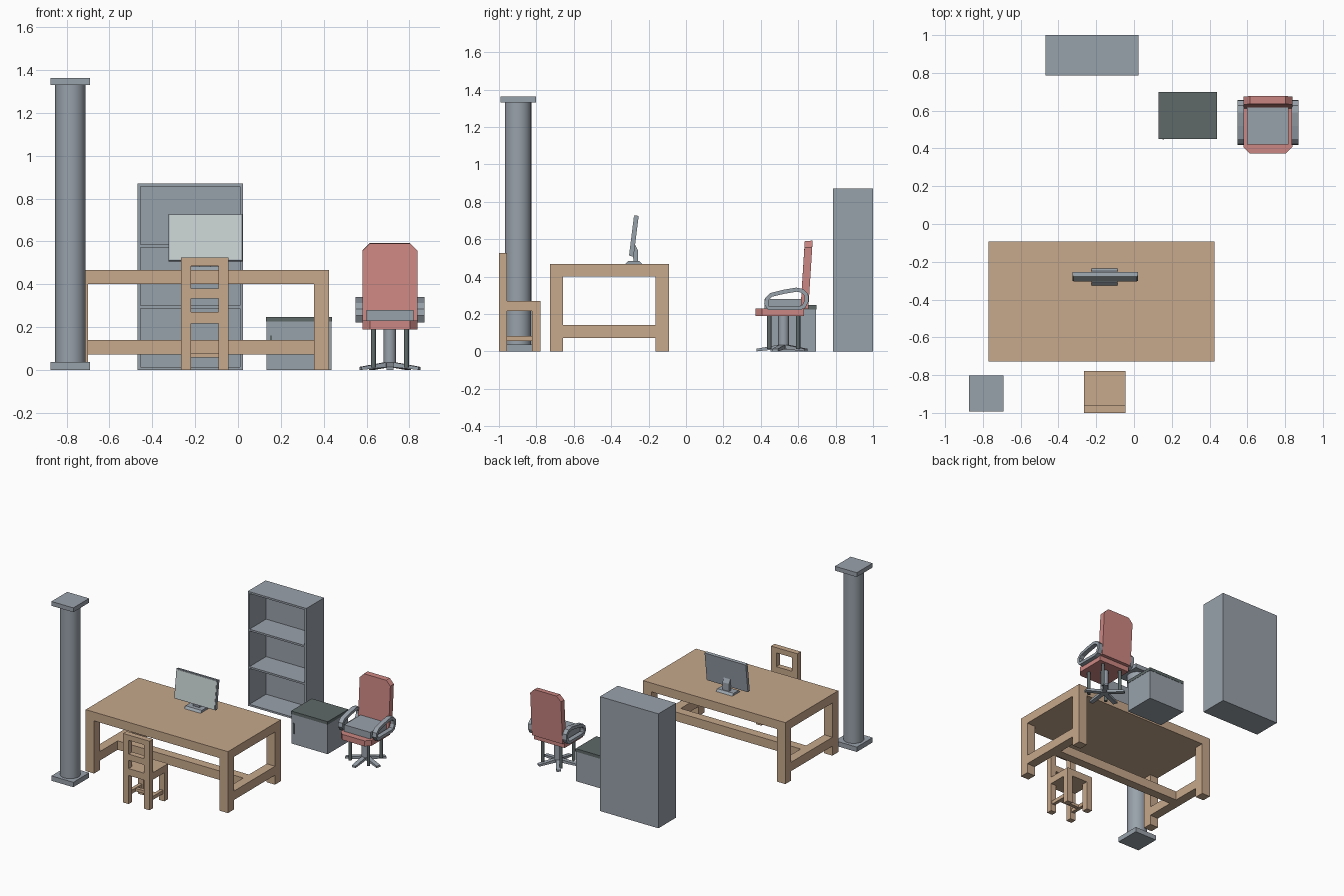
import bpy, bmesh, math
from mathutils import Vector, Matrix

if "Cube" in bpy.data.objects:
    bpy.data.objects.remove(bpy.data.objects["Cube"])


def material(name, rgb):
    m = bpy.data.materials.new(name)
    lin = [c / 12.92 if c <= 0.04045 else ((c + 0.055) / 1.055) ** 2.4 for c in rgb]
    m.diffuse_color = (*lin, 1)
    m.use_nodes = True
    m.node_tree.nodes["Principled BSDF"].inputs["Base Color"].default_value = m.diffuse_color
    return m


GREY = material("blue grey", (0.60, 0.635, 0.67))
WOOD = material("light wood", (0.78, 0.66, 0.545))
RED = material("soft red", (0.80, 0.53, 0.51))
DARK = material("dark grey", (0.37, 0.41, 0.41))
SCREEN = material("pale screen", (0.78, 0.82, 0.82))


def finish(name, bm, mat):
    bmesh.ops.recalc_face_normals(bm, faces=bm.faces)
    me = bpy.data.meshes.new(name)
    bm.to_mesh(me)
    bm.free()
    me.materials.append(mat)
    ob = bpy.data.objects.new(name, me)
    bpy.context.collection.objects.link(ob)
    return ob


def box(name, x, y, z, mat):
    """Box from (min, max) ranges."""
    bm = bmesh.new()
    bmesh.ops.create_cube(bm, size=1)
    for v in bm.verts:
        v.co = Vector([(a + b) / 2 + c * (b - a) for (a, b), c in zip((x, y, z), v.co)])
    return finish(name, bm, mat)


def cylinder(name, x, y, z, r, mat, n=24, smooth=True):
    bm = bmesh.new()
    bmesh.ops.create_cone(bm, cap_ends=True, segments=n, radius1=r, radius2=r, depth=z[1] - z[0],
                          matrix=Matrix.Translation((x, y, sum(z) / 2)))
    ob = finish(name, bm, mat)
    if smooth:
        for o in bpy.context.selected_objects:
            o.select_set(False)
        ob.select_set(True)
        bpy.context.view_layer.objects.active = ob
        bpy.ops.object.shade_smooth_by_angle(angle=math.radians(35))
    return ob


def prism(name, pts, vec, mat):
    """Extrude a flat 3D polygon along a vector."""
    bm = bmesh.new()
    f = bm.faces.new([bm.verts.new(p) for p in pts])
    ext = bmesh.ops.extrude_face_region(bm, geom=[f])["geom"]
    top = [g for g in ext if isinstance(g, bmesh.types.BMVert)]
    bmesh.ops.translate(bm, vec=vec, verts=top)
    return finish(name, bm, mat)


# Pillar
PX, PY = -0.782, -0.898
for nm, z in (("pillar_base", (0, 0.037)), ("pillar_cap", (1.33, 1.363))):
    box(nm, (PX - 0.092, PX + 0.092), (PY - 0.095, PY + 0.095), z, GREY)
cylinder("pillar_shaft", PX, PY, (0.037, 1.33), 0.071, GREY)

# Table
TX, TY, L = (-0.771, 0.425), (-0.728, -0.092), 0.07
box("table_top", TX, TY, (0.4, 0.467), WOOD)
for side, x in (("left", (TX[0], TX[0] + L)), ("right", (TX[1] - L, TX[1]))):
    box(f"table_front_{side}_leg", x, (TY[0], TY[0] + L), (0, 0.4), WOOD)
    box(f"table_back_{side}_leg", x, (TY[1] - L, TY[1]), (0, 0.4), WOOD)
    box(f"table_{side}_stretcher", x, (TY[0] + L, TY[1] - L), (0.072, 0.14), WOOD)
box("table_long_stretcher", (TX[0] + L, TX[1] - L), (-0.444, -0.376), (0.072, 0.14), WOOD)

# Wooden chair, its back to the front
CX = (-0.266, -0.044)
box("chair_seat", CX, (-0.957, -0.777), (0.217, 0.27), WOOD)
for side, x in (("left", (CX[0], CX[0] + 0.046)), ("right", (CX[1] - 0.046, CX[1]))):
    box(f"chair_{side}_back_post", x, (-1, -0.957), (0, 0.525), WOOD)
    box(f"chair_{side}_front_leg", x, (-0.823, -0.777), (0, 0.217), WOOD)
    box(f"chair_{side}_side_rail", (x[0] + 0.01, x[1] - 0.01), (-0.957, -0.823), (0.055, 0.082), WOOD)
xin = (CX[0] + 0.046, CX[1] - 0.046)
for nm, z in (("top", (0.485, 0.525)), ("middle", (0.333, 0.38)), ("seat", (0.217, 0.27))):
    box(f"chair_{nm}_back_rail", xin, (-1, -0.957), z, WOOD)
box("chair_cross_rail", (xin[0] - 0.01, xin[1] + 0.01), (-0.903, -0.877), (0.058, 0.08), WOOD)

# Monitor: base, neck, tilted panel with screen plate
prism("monitor_base", [(-0.225, -0.325, 0.467), (-0.225, -0.235, 0.467),
                       (-0.225, -0.25, 0.483), (-0.225, -0.31, 0.483)], (0.137, 0, 0), GREY)
prism("monitor_neck", [(-0.182, -0.28, 0.48), (-0.182, -0.257, 0.48), (-0.182, -0.257, 0.54),
                       (-0.182, -0.272, 0.57), (-0.182, -0.29, 0.56)], (0.055, 0, 0), GREY)
prism("monitor_panel", [(-0.325, -0.302, 0.51), (-0.325, -0.28, 0.507),
                        (-0.325, -0.253, 0.724), (-0.325, -0.275, 0.728)], (0.346, 0, 0), GREY)
prism("monitor_screen", [(-0.319, -0.3045, 0.516), (-0.319, -0.299, 0.516),
                         (-0.319, -0.2735, 0.722), (-0.319, -0.2785, 0.722)], (0.334, 0, 0), SCREEN)

# Bookcase
BX, BY, T = (-0.468, 0.024), (0.786, 1.0), 0.014
box("bookcase_left_side", (BX[0], BX[0] + T), BY, (0, 0.87), GREY)
box("bookcase_right_side", (BX[1] - T, BX[1]), BY, (0, 0.87), GREY)
inner = (BX[0] + T, BX[1] - T)
box("bookcase_back", inner, (0.986, 1.0), (0, 0.87), GREY)
for i, z in enumerate((0.0, 0.286, 0.571, 0.856)):
    box(f"bookcase_shelf_{i}", inner, (BY[0], 0.986), (z, z + T), GREY)

# Cabinet
box("cabinet_body", (0.133, 0.437), (0.453, 0.696), (0, 0.225), GREY)
box("cabinet_top", (0.131, 0.439), (0.451, 0.698), (0.225, 0.248), DARK)
box("cabinet_handle", (0.15, 0.158), (0.447, 0.453), (0.08, 0.16), DARK)

# Office chair seat: red base with cut front corners, grey pad
OX, OY = 0.709, 0.522
HW, C = 0.129, 0.035
prism("office_seat", [(OX - HW, 0.63, 0.188), (OX - HW, 0.372 + C, 0.188), (OX - HW + C, 0.372, 0.188),
                      (OX + HW - C, 0.372, 0.188), (OX + HW, 0.372 + C, 0.188),
                      (OX + HW, 0.63, 0.188)], (0, 0, 0.042), RED)
box("office_seat_pad", (OX - 0.11, OX + 0.11), (0.42, 0.622), (0.228, 0.28), GREY)

# Leaning backrest with cut top corners
prism("office_backrest", [(OX - HW, 0.612, 0.225), (OX + HW, 0.612, 0.225),
                          (OX + HW, 0.633, 0.555), (OX + HW - C, 0.635, 0.59),
                          (OX - HW + C, 0.635, 0.59), (OX - HW, 0.633, 0.555)], (0, 0.042, 0.002), RED)

# Armrests: flat looped bands
loop = [(0.44, 0.232), (0.429, 0.255), (0.433, 0.28), (0.455, 0.302), (0.52, 0.318), (0.59, 0.33),
        (0.622, 0.324), (0.643, 0.302), (0.645, 0.27), (0.63, 0.24), (0.61, 0.232)]
for side, x0 in (("left", OX - 0.161), ("right", OX + 0.126)):
    bm = bmesh.new()
    rings = []
    for i, (y, z) in enumerate(loop):
        p, q = Vector(loop[i - 1]), Vector(loop[(i + 1) % len(loop)])
        t = (q - p).normalized()
        n = Vector((-t.y, t.x)) * 0.011
        rings.append([bm.verts.new((x0 + dx, y + s * n.x, z + s * n.y))
                      for dx, s in ((0, 1), (0.035, 1), (0.035, -1), (0, -1))])
    for i, a in enumerate(rings):
        b = rings[(i + 1) % len(rings)]
        for k in range(4):
            bm.faces.new((a[k], a[(k + 1) % 4], b[(k + 1) % 4], b[k]))
    finish(f"office_{side}_armrest", bm, GREY)

# Column, four posts and five-armed foot
cylinder("office_column", OX, OY, (0.01, 0.19), 0.029, GREY, 16)
for i in range(4):
    cylinder(f"office_post_{i}", OX + (0.077 if i % 2 else -0.077), OY + (0.077 if i // 2 else -0.077),
             (0.012, 0.19), 0.012, DARK, 12)
for i in range(5):
    arm = prism(f"office_foot_arm_{i}", [(0, -0.016, 0.015), (0.145, -0.016, 0), (0.145, -0.016, 0.014),
                                         (0.02, -0.016, 0.036), (0, -0.016, 0.036)], (0, 0.032, 0), GREY)
    arm.matrix_world = Matrix.Translation((OX, OY, 0)) @ Matrix.Rotation(
        math.radians(-90 + 72 * i), 4, 'Z')
